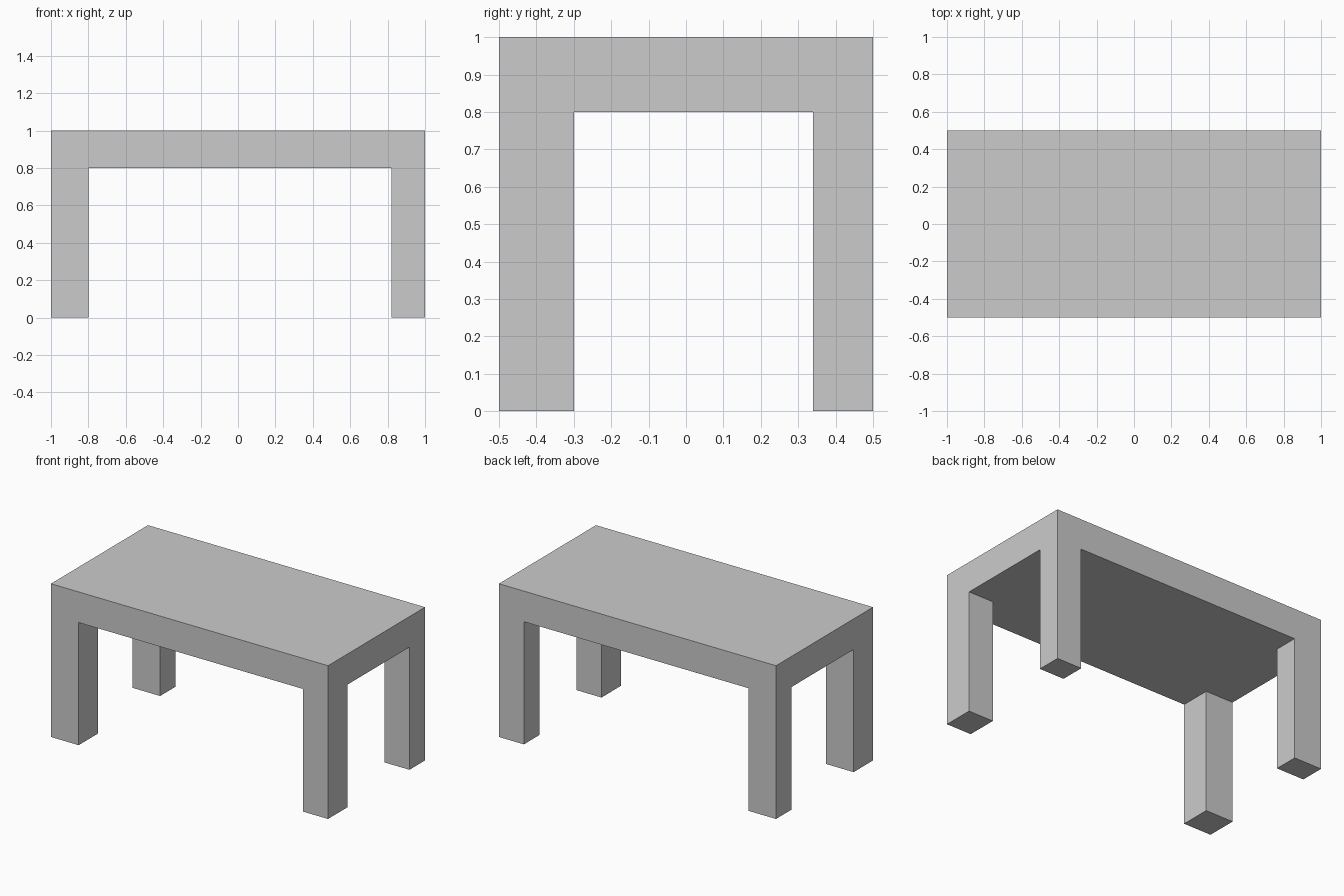
import bpy
import bmesh
from mathutils import Matrix

if "Cube" in bpy.data.objects:
    bpy.data.objects.remove(bpy.data.objects["Cube"])

# Inner faces of the legs (left/right in x, front/back in y)
LEG_X = (-0.8, 0.82)
LEG_Y = (-0.3, 0.34)
TOP_Z, UNDER_Z = 1.0, 0.8

bm = bmesh.new()

# Table top slab
size = Matrix.Diagonal((2.0, 1.0, TOP_Z - UNDER_Z, 1.0))
centre = Matrix.Translation((0, 0, (TOP_Z + UNDER_Z) / 2))
bmesh.ops.create_cube(bm, size=1.0, matrix=centre @ size)

# Loop cuts that mark out the four corner legs
cuts = [((x, 0, 0), (1, 0, 0)) for x in LEG_X]
cuts += [((0, y, 0), (0, 1, 0)) for y in LEG_Y]
for co, no in cuts:
    bmesh.ops.bisect_plane(bm, geom=bm.verts[:] + bm.edges[:] + bm.faces[:],
                           plane_co=co, plane_no=no)
bm.normal_update()


def is_leg(face):
    c = face.calc_center_median()
    return (face.normal.z < -0.5
            and not LEG_X[0] < c.x < LEG_X[1]
            and not LEG_Y[0] < c.y < LEG_Y[1])


# Legs pulled down from the underside corners to the floor
leg_faces = [f for f in bm.faces if is_leg(f)]
grown = bmesh.ops.extrude_face_region(bm, geom=leg_faces)["geom"]
for v in grown:
    if isinstance(v, bmesh.types.BMVert):
        v.co.z = 0.0

bmesh.ops.recalc_face_normals(bm, faces=bm.faces[:])
mesh = bpy.data.meshes.new("table")
bm.to_mesh(mesh)
bm.free()
bpy.context.collection.objects.link(bpy.data.objects.new("table", mesh))
